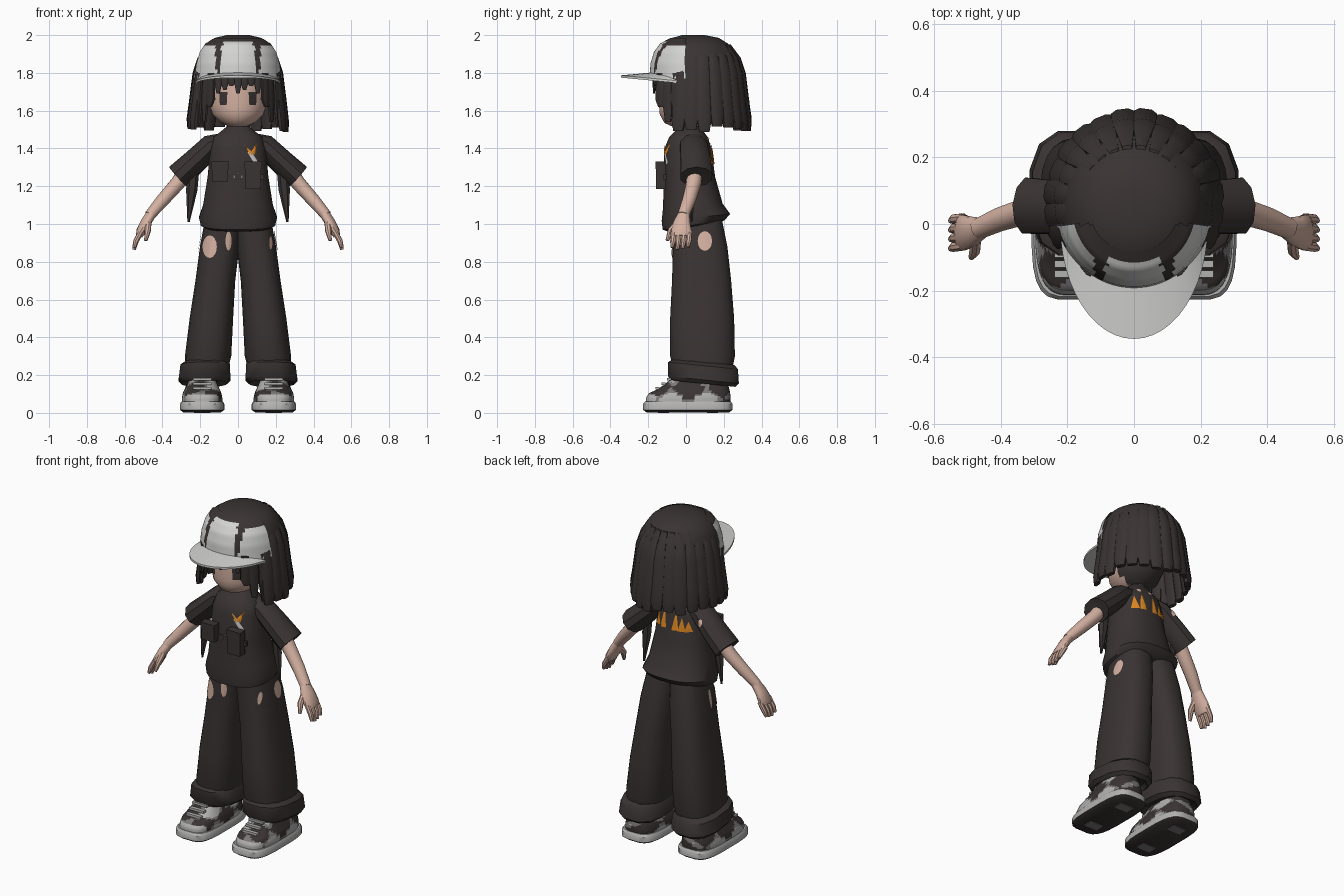
import bpy, bmesh, random
from math import sin, cos, pi, radians, copysign
from mathutils import Vector, Matrix
from mathutils.bvhtree import BVHTree

random.seed(4)
if "Cube" in bpy.data.objects:
    bpy.data.objects.remove(bpy.data.objects["Cube"])

def material(name, *rgb):
    m = bpy.data.materials.new(name)
    m.use_nodes = True
    m.diffuse_color = m.node_tree.nodes["Principled BSDF"].inputs["Base Color"].default_value = (*rgb, 1)
    return m

DARK = material("charcoal", .042, .034, .033)
SKIN = material("skin", .66, .44, .36)
LIGHT = material("light grey", .65, .65, .64)
PALE = material("shoe grey", .45, .445, .44)
GREY = material("mid grey", .2, .19, .19)
ORANGE = material("orange", .75, .25, .015)
FRONT, BACK = Vector((0, 1, 0)), Vector((0, -1, 0))

def finish(bm, name, mats, rule=None, drop=None, ray=None):
    bmesh.ops.recalc_face_normals(bm, faces=bm.faces)
    if drop:
        gone = [f for f in bm.faces if drop(f.calc_center_median(), f.normal)]
        bmesh.ops.delete(bm, geom=gone, context='FACES')
    for f in bm.faces:
        f.smooth = True
        if rule:
            f.material_index = rule(f.calc_center_median(), f.normal)
        if ray and f.normal.dot(ray) > 0:
            f.normal_flip()
    me = bpy.data.meshes.new(name)
    bm.to_mesh(me)
    bm.free()
    me.set_sharp_from_angle(angle=radians(40))
    for m in mats:
        me.materials.append(m)
    ob = bpy.data.objects.new(name, me)
    bpy.context.collection.objects.link(ob)
    return ob

def loft(name, rings, mats, s=1, steps=1, ends=True, **kw):
    """Skin a surface over rings of points; s=-1 mirrors in x."""
    dense = [[p.lerp(q, t / steps) for p, q in zip(a, b)]
             for a, b in zip(rings, rings[1:]) for t in range(steps)] + [rings[-1]]
    bm = bmesh.new()
    rows = [[bm.verts.new((p.x * s, p.y, p.z)) for p in r] for r in dense]
    for a, b in zip(rows, rows[1:]):
        for i in range(len(a)):
            bm.faces.new((a[i - 1], a[i], b[i], b[i - 1]))
    bm.faces.new(rows[0])
    if ends:
        bm.faces.new(rows[-1])
    return finish(bm, name, mats, **kw)

def ring(c, rx, ry, n=24, p=2, tilt=0, rot=Matrix.Identity(3)):
    pts = []
    for i in range(n):
        a = 2 * pi * (i + .5) / n
        x = rx * copysign(abs(cos(a)) ** (2 / p), cos(a))
        y = ry * copysign(abs(sin(a)) ** (2 / p), sin(a))
        pts.append(Vector(c) + rot @ Vector((x, y, tilt * y)))
    return pts

def sec(z, x0, x1, y0, y1, **kw):
    return ring(((x0 + x1) / 2, (y0 + y1) / 2, z), (x1 - x0) / 2, (y1 - y0) / 2, **kw)

def tube(name, path, mat, s=1, n=12):
    """Path entries: position, half depth, half thickness."""
    pos = [Vector(p[0]) for p in path]
    rings = []
    for i, (_, a, b) in enumerate(path):
        t = pos[min(i + 1, len(pos) - 1)] - pos[max(i - 1, 0)]
        rings.append(ring(pos[i], a, b, n, rot=t.to_track_quat('Z', 'Y').to_matrix()))
    return loft(name, rings, [mat], s)

def box(name, x, y, z, w, d, h, mat):
    loft(name, [ring((x, y, z + k * h / 2), w / 2, d / 2, 4, p=40) for k in (-1, 1)], [mat])

def decal(name, target, outline, ray, mat):
    """Thin patch projected on a target; outline is (across, height)."""
    me = target.data
    tree = BVHTree.FromPolygons([v.co for v in me.vertices], [p.vertices[:] for p in me.polygons])
    mid = Vector([sum(k) / len(outline) for k in zip(*outline)])
    rows = []
    for k in (1, .7, .35, .02):
        flat = [mid.lerp(Vector(o), k) for o in outline]
        base = [Vector((q.x, 0, q.y)) if ray.y else Vector((0, q.x, q.y)) for q in flat]
        rows.append([tree.ray_cast(b - ray, ray)[0] - ray * .006 for b in base])
    loft(name, rows[::-1], [mat], ends=False, ray=ray)

def oval(u, z, a, b):
    return [(u + a * cos(t * pi / 8), z + b * sin(t * pi / 8)) for t in range(16)]

# Head with dark hair roots at the back, neck and eyes
head = loft("head", [sec(z, -r, r, a, b) for z, r, a, b in (
    (1.515, .04, -.07, .04), (1.535, .09, -.115, .09), (1.58, .135, -.14, .14),
    (1.64, .155, -.145, .17), (1.8, .155, -.14, .18))], [SKIN, DARK], steps=2, rule=lambda c, n: int(c.y > .03))
tube("neck", [((0, .025, 1.45), .045, .045), ((0, .025, 1.56), .045, .045)], SKIN)
for u in (-.078, .078):
    decal("eye", head, [(u - .018, 1.63), (u + .018, 1.63), (u + .022, 1.7), (u - .022, 1.7)], FRONT, DARK)

# Hair shell, open at the face and underneath
HAIR = ((2, .06, -.02, .1), (1.985, .125, -.075, .175), (1.955, .17, -.13, .222), (1.91, .2, -.162, .262),
        (1.85, .218, -.18, .284), (1.77, .23, -.186, .3), (1.65, .243, -.18, .312), (1.53, .25, -.17, .32))
loft("hair_shell", [sec(z, -r, r, a, b, n=40) for z, r, a, b in HAIR], [DARK],
     drop=lambda c, n: n.z < -.9 or (c.y < -.02 and c.z < 1.77))

def lock(path, w, d, turn):
    rot = Matrix.Rotation(turn, 3, 'Z')
    loft("hair_lock", [ring((x, y, z), w * k, d * k, 8, p=2.6, rot=rot) for x, y, z, k in path], [DARK])

for i in range(16):
    a = radians(-22 + i * 224 / 15)
    end = 1.495 + random.uniform(-.01, .025)
    lock([(r * cos(a), .06 + (r + .014) * sin(a), z, k) for z, r, k in (
        (1.95, .155, .4), (1.88, .2, .75), (1.8, .222, .95), (1.65, .24, 1), (end + .05, .253, 1), (end, .254, .75))],
        .038, random.uniform(.016, .023), a + pi / 2)
for s in (-1, 1):
    for x, y, end, turn in ((.2, -.05, 1.51, 1.2), (.168, -.095, 1.54, 1.1), (.142, -.133, 1.62, .9)):
        lock([(s * x, y, 1.8, .8), (s * x * 1.03, y, 1.66, 1), (s * x * 1.06, y, end, .5)], .034, .016, s * turn)
for i in range(7):
    x = -.105 + i * .035
    y = -.166 + x * x * 1.5
    lock([(x, y, 1.81, 1), (x, y, 1.75, 1), (x, y - .004, 1.69 + .02 * (i % 3), .4)], .022, .012, x * 3)

# Cap crown with dark gaps between its light panels, and the brim
def cap_rule(c, n):
    gap = .006 + .09 * max(0, c.z - 1.8) + .004 * sin(c.z * 90)
    return int(abs(abs(c.x) - .104) < gap or c.z > (1.965 if abs(c.x) < .08 else 1.95))

loft("cap_crown", [sec(z, -r - .008, r + .008, a - .008, b, n=96) for z, r, a, b in HAIR[1:6]],
     [LIGHT, DARK], steps=5, rule=cap_rule, drop=lambda c, n: c.y > 0 or abs(n.z) > .99)
rows = []
for i in range(25):
    a = pi + pi * i / 24
    z = 1.742 - .033 * sin(a)
    inner, outer = (.205 * cos(a), .17 * sin(a)), (.222 * cos(a), .345 * sin(a))
    rows.append([Vector(p) for p in ((*inner, z + .028), (*outer, z + .012), (*outer, z), (*inner, z + .006))])
loft("cap_brim", rows, [LIGHT])

# Shirt body with its small motifs
shirt = loft("shirt", [sec(z, -r, r, a, b, p=2.4, tilt=t) for z, r, a, b, t in (
    (.98, .17, -.1, .16, .15), (.995, .198, -.125, .205, .15), (1.035, .208, -.13, .235, .1),
    (1.1, .186, -.122, .195, .05), (1.25, .162, -.12, .155, 0), (1.4, .148, -.115, .135, 0),
    (1.46, .13, -.09, .115, 0), (1.495, .085, -.055, .09, 0), (1.52, .055, -.03, .075, 0))], [DARK])
decal("chest_mark", shirt, [(.05, 1.38), (.092, 1.31), (.108, 1.325), (.07, 1.385)], FRONT, LIGHT)
decal("chest_flame", shirt, [(.062, 1.365), (.035, 1.415), (.072, 1.385)], FRONT, ORANGE)
decal("chest_flame", shirt, [(.068, 1.365), (.074, 1.39), (.1, 1.43), (.09, 1.37)], FRONT, ORANGE)
for x, h in ((.095, .08), (.05, .11), (-.03, .11), (-.07, .08), (-.105, .06)):
    decal("back_flame", shirt, [(x - .02, 1.32), (x + .024, 1.315), (x + .004, 1.32 + h)], BACK, ORANGE)
for x in (-.07, -.01, .06):
    decal("back_hole", shirt, oval(x, 1.45, .015, .011), BACK, SKIN)

# Chest pouches, belt and buckles
for x, z, h in ((-.095, 1.275, .1), (.08, 1.25, .13)):
    box("pouch", x, -.133, z, .086, .05, h, DARK)
    box("pouch_flap", x, -.136, 1.31, .094, .052, .04, DARK)
box("chest_belt", 0, -.112, 1.25, .28, .016, .03, DARK)
for x in (-.02, 0, .02):
    box("buckle", x, -.122, 1.27 - abs(x), .01, .01, .012, GREY)

def upper_rule(c, n):
    v = sin(34 * c.y + 1) + sin(55 * c.z + 25 * abs(c.x))
    return 0 if c.y < -.16 and c.z < .1 else 1 if v > 0 else 2 if v > -.5 else 0

for s, side in ((1, "left_"), (-1, "right_")):
    # Sleeve, hanging strap, arm and hand
    sleeve = tube(side + "sleeve", [((.07, .035, 1.45), .06, .035), ((.14, .04, 1.415), .075, .062), (
        (.23, .05, 1.33), .083, .066), ((.318, .055, 1.25), .088, .07), ((.312, .055, 1.256), .07, .05)], DARK, s, 10)
    tube(side + "hanging_strap", [((.235, .03, 1.29), .02, .03), ((.245, .03, 1.18), .018, .03),
                                  ((.262, .03, 1.01), .006, .006)], DARK, s, 6)
    tube(side + "arm", [((.26, .05, 1.3), .042, .042), ((.32, .04, 1.215), .041, .039),
                        ((.4, .015, 1.125), .037, .035), ((.468, -.015, 1.045), .032, .028)], SKIN, s)
    tube(side + "palm", [((.455, -.01, 1.06), .03, .026), ((.487, -.022, 1.01), .046, .027),
                         ((.514, -.025, .96), .056, .025), ((.524, -.025, .935), .048, .018)], SKIN, s)
    for i in range(4):
        y = -.066 + i * .028
        tube(side + "finger", [((.512, y, .96), .015, .015), ((.54, y - .003, .91), .015, .015),
                               ((.55, y - .008, .862 + .01 * abs(i - 1.3)), .009, .009)], SKIN, s, 8)
    tube(side + "thumb", [((.475, -.04, 1.01), .018, .02), ((.478, -.08, .965), .017, .018),
                          ((.488, -.1, .912), .009, .009)], SKIN, s, 8)
    # Trouser leg with its turned-up cuff and rips
    leg = loft(side + "trouser_leg", [sec(z, *r, p=2.5) for z, r in (
        (.2, (.06, .28, -.06, .24)), (.3, (.035, .282, -.085, .26)), (.5, (.025, .257, -.085, .256)),
        (.7, (.014, .226, -.075, .24)), (.88, (-.008, .202, -.07, .22)), (1.03, (-.02, .175, -.065, .19)))], [DARK], s)
    loft(side + "cuff", [sec(z, *r, n=12, p=2.6, tilt=-.1) for z, r in (
        (.18, (.07, .27, -.05, .23)), (.155, (.06, .3, -.085, .265)), (.175, (.037, .318, -.1, .285)),
        (.25, (.038, .308, -.1, .28)), (.27, (.05, .28, -.07, .26)))], [DARK], s)
    if s > 0:
        rips, side_rip = [(.174, .9, .008, .035)], (.1, .91, .038, .052)
    else:
        rips, side_rip = [(-.15, .88, .038, .06), (-.05, .91, .016, .05)], (.05, .91, .014, .06)
        decal("sleeve_hole", sleeve, oval(-.18, 1.39, .014, .022), BACK, SKIN)
    for patch in rips:
        decal("trouser_rip", leg, oval(*patch), FRONT, SKIN)
    decal("side_rip", leg, oval(*side_rip), Vector((-s, 0, 0)), SKIN)
    # Shoe: sole, treads, patched upper and laces
    loft(side + "shoe_sole", [sec(z, *r, p=3.6) for z, r in (
        (.003, (.09, .29, -.21, .23)), (.016, (.072, .308, -.228, .248)), (.048, (.072, .308, -.228, .248)),
        (.06, (.08, .3, -.218, .238)))], [PALE, DARK], s, rule=lambda c, n: int(n.z < -.6))
    for y in (-.12, .14):
        box(side + "tread", s * .19, y, .004, .09, .06, .008, GREY)
    loft(side + "shoe_upper", [sec(z, *r, n=56, p=3) for z, r in (
        (.055, (.083, .297, -.214, .234)), (.08, (.083, .297, -.212, .236)), (.105, (.088, .292, -.195, .234)),
        (.125, (.097, .283, -.15, .23)), (.15, (.108, .272, -.115, .222)), (.175, (.116, .264, -.085, .212)),
        (.2, (.12, .26, -.055, .2)))], [PALE, DARK, GREY], s, steps=3, rule=upper_rule)
    for i in range(3):
        box(side + "lace", s * .19, -.15 + .03 * i, .13 + .024 * i, .1, .022, .014, PALE)
